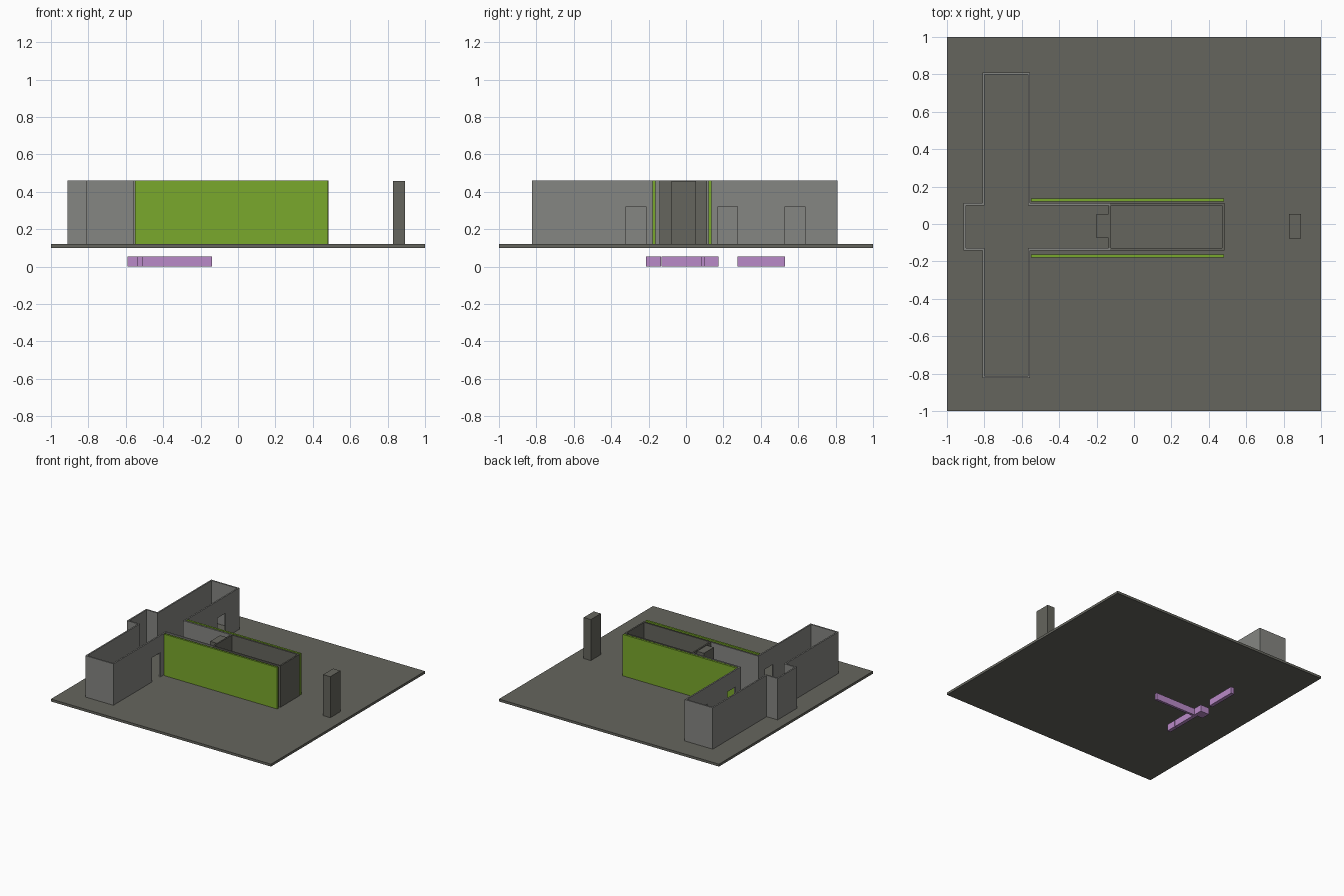
import bpy, bmesh

if "Cube" in bpy.data.objects:
    bpy.data.objects.remove(bpy.data.objects["Cube"])


def material(name, rgb):
    m = bpy.data.materials.new(name)
    m.diffuse_color = (*rgb, 1)
    m.use_nodes = True
    m.node_tree.nodes["Principled BSDF"].inputs["Base Color"].default_value = m.diffuse_color
    return m


DARK = material("dark stone", (0.130, 0.130, 0.110))
GREY = material("light grey", (0.235, 0.237, 0.223))
GREEN = material("leaf green", (0.195, 0.395, 0.025))
PURPLE = material("lilac", (0.49, 0.255, 0.58))

FLOOR, TOP, DOOR_TOP, T = 0.12, 0.46, 0.32, 0.012


def boxes(name, mat, items):
    """One object made of boxes given as (x0, x1, y0, y1, z0, z1)."""
    bm = bmesh.new()
    for x0, x1, y0, y1, z0, z1 in items:
        for v in bmesh.ops.create_cube(bm, size=1)["verts"]:
            v.co = (x1 if v.co.x > 0 else x0,
                    y1 if v.co.y > 0 else y0,
                    z1 if v.co.z > 0 else z0)
    me = bpy.data.meshes.new(name)
    bm.to_mesh(me)
    bm.free()
    me.materials.append(mat)
    bpy.context.collection.objects.link(bpy.data.objects.new(name, me))


def wall_ribbon(name, mat, path):
    """Full height wall standing along an outline, outside edge on the path."""
    pieces = []
    for (ax, ay), (bx, by) in zip(path, path[1:]):
        h = T / 2
        pieces.append((min(ax, bx) - h, max(ax, bx) + h,
                       min(ay, by) - h, max(ay, by) + h, FLOOR, TOP))
    boxes(name, mat, pieces)


# ground slab
boxes("ground_slab", DARK, [(-1, 1, -1, 1, 0.10, FLOOR)])

# cross-shaped building: end bay and both arms, without the door side
N, S = 0.105, -0.135            # nave side walls
W, E = -0.805, -0.562           # transept west and east walls
wall_ribbon("west_walls", GREY, [
    (E, 0.805), (W, 0.805), (W, N), (-0.905, N), (-0.905, S),
    (W, S), (W, -0.818), (E, -0.818)])
for side, y in (("north", N), ("south", S)):
    wall_ribbon("nave_wall_" + side, GREY, [(E, y), (-0.135, y)])

# east transept walls with door openings and lintels
x0, x1 = E - T / 2, E + T / 2
solid = [(-0.824, -0.32), (-0.215, S + T / 2), (N - T / 2, 0.17),
         (0.275, 0.53), (0.635, 0.811)]
doors = [(-0.32, -0.215), (0.17, 0.275), (0.53, 0.635)]
boxes("east_walls", GREY,
      [(x0, x1, a, b, FLOOR, TOP) for a, b in solid] +
      [(x0, x1, a, b, DOOR_TOP, TOP) for a, b in doors])

# dark inner enclosure at the east end
wall_ribbon("inner_enclosure", DARK, [
    (-0.13, N), (0.477, N), (0.477, S), (-0.13, S), (-0.13, N)])

# pillars
boxes("inner_pillar", DARK, [(-0.20, -0.137, -0.075, 0.053, FLOOR, 0.455)])
boxes("outer_pillar", DARK, [(0.828, 0.893, -0.077, 0.053, FLOOR, 0.457)])

# green screens along both sides
for side, y in (("north", 0.128), ("south", -0.17)):
    boxes("green_screen_" + side, GREEN,
          [(-0.55, 0.48, y - 0.008, y + 0.008, FLOOR, TOP)])

# lilac footing strips below the slab
boxes("footing_strips", PURPLE, [(a, b, c, d, 0.0, 0.055) for a, b, c, d in [
    (-0.54, -0.14, 0.08, 0.10),
    (-0.54, -0.51, -0.215, -0.135),
    (-0.54, -0.51, -0.13, 0.08),
    (-0.59, -0.51, 0.10, 0.175),
    (-0.54, -0.51, 0.275, 0.53)]])
